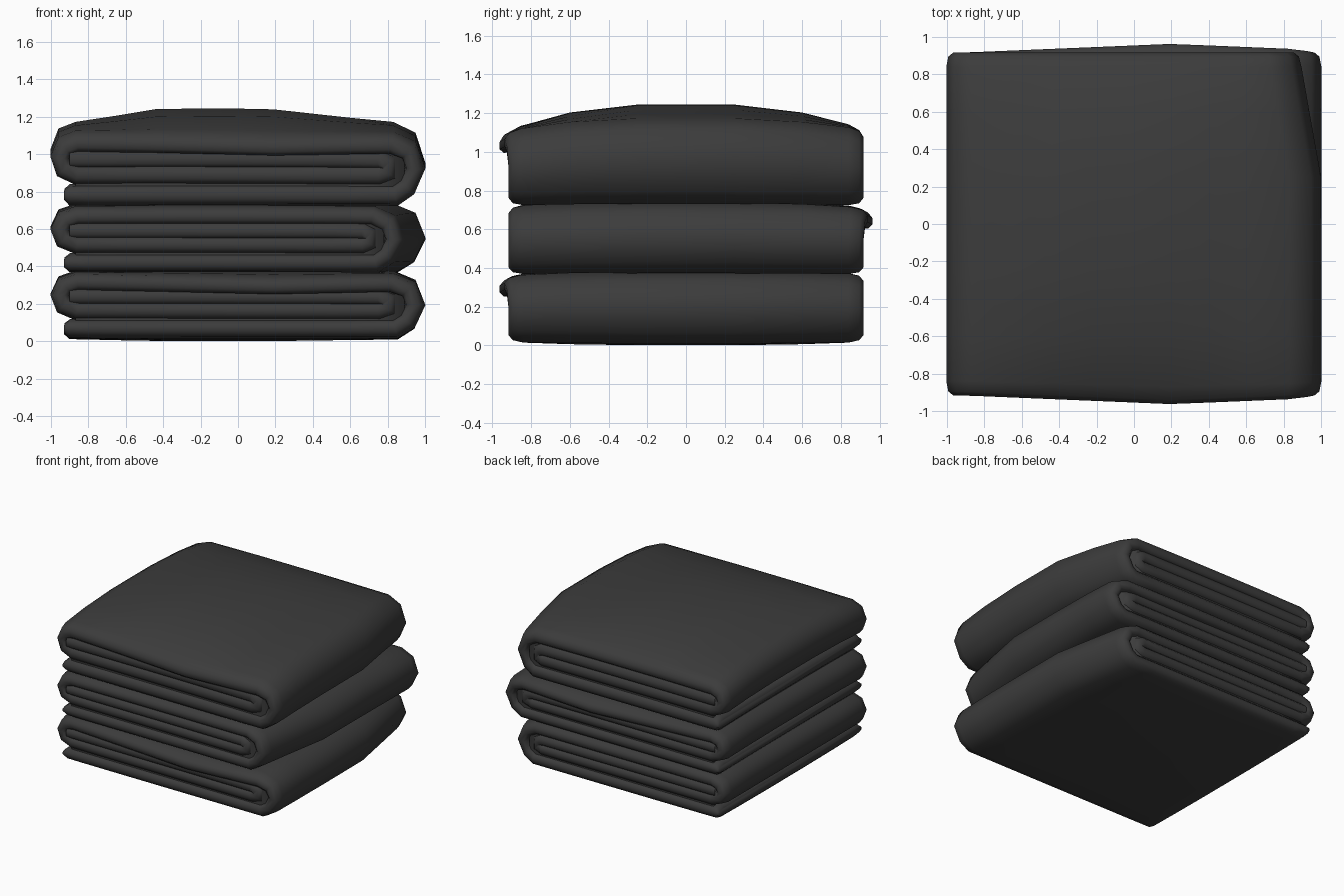
import bpy, bmesh
from mathutils import Vector

if "Cube" in bpy.data.objects:
    bpy.data.objects.remove(bpy.data.objects["Cube"])

T = 0.049          # half thickness of the cloth

cloth = bpy.data.materials.new("dark_cloth")
cloth.diffuse_color = (0.045, 0.045, 0.045, 1)
cloth.use_nodes = True
cloth.node_tree.nodes["Principled BSDF"].inputs["Base Color"].default_value = cloth.diffuse_color

# Spiral centreline of a folded towel seen from the front (x, z)
FOLD = [(-0.93, .07), (-0.9, .068), (-0.8, .067), (0.84, .066), (0.905, .105), (0.948, .19),
        (0.912, .275), (0.82, .312), (-0.86, .312), (-0.925, .29), (-0.95, .24),
        (-0.93, .19), (-0.86, .162), (0.75, .158), (0.8, .175), (0.8, .215),
        (0.75, .234), (-0.9, .236)]

# Cloth cross-section (y, offset): inner rim, rounded edge, outer face, rounded edge, inner rim
HALF = [(0.84, -1), (0.895, -.85), (0.917, -.4), (0.917, .3), (0.895, .8), (0.84, 1), (0.6, 1), (0.25, 1)]
SECTION = [(-y, n) for y, n in HALF] + [(y, n) for y, n in reversed(HALF)]


def clamp(v):
    return max(0.0, min(1.0, v))


def smooth(v):
    v = clamp(v)
    return v * v * (3 - 2 * v)


def subdivide(points, step=0.22):
    out = []
    for a, b in zip(points, points[1:]):
        a, b = Vector(a), Vector(b)
        count = max(1, round((b - a).length / step))
        out += [a.lerp(b, k / count) for k in range(count)]
    return out + [Vector(points[-1])]


def towel(name, base, scale, low, high, side):
    """low/high: lift of bottom and top in the middle; side flips front and back."""
    path = subdivide(FOLD)
    bm = bmesh.new()

    def vert(x, y, z, layer):
        ys = y * side
        # Raised middle
        slope = clamp((x - 0.15) / 0.65) if x > 0 else clamp((-0.42 - x) / 0.43)
        dome = (1 - clamp(abs(y) / 0.92) ** 2.5) * (1 - 0.55 * slope)
        height = clamp((z - 0.03) / 0.3)
        # Top layer hangs over one end
        tent = 1 - clamp(abs(x - 0.2) / 1.1)
        lip = smooth((layer - 0.25) / 0.05) * smooth((-ys - 0.75) / 0.15)
        y -= side * 0.046 * lip * tent
        # One rounded corner is drawn in
        x -= 0.11 * smooth((ys - 0.2) / 0.72) * smooth((x - 0.4) / 0.5)
        z = base + z * scale + dome * (low + (high - low) * height) - 0.025 * lip * tent
        return bm.verts.new((x, y, z))

    # Cloth swept along the fold
    rings = []
    for i, p in enumerate(path):
        before = (p - path[i - 1]).normalized() if i else None
        after = (path[i + 1] - p).normalized() if i < len(path) - 1 else None
        before, after = before or after, after or before
        tangent = (before + after).normalized()
        normal = Vector((tangent.y, -tangent.x)) / max(0.8, tangent.dot(after))
        thick = T * (0.5 if i == 0 else 1)
        rings.append([vert(p.x + normal.x * thick * n, y, p.y + normal.y * thick * n, p.y)
                      for y, n in SECTION])
    count = len(SECTION)
    for i, (a, b) in enumerate(zip(rings, rings[1:])):
        # The inner face is only needed at the loose lip
        for j in range(count if i < 3 else count - 1):
            k = (j + 1) % count
            bm.faces.new((a[j], a[k], b[k], b[j]))
    bm.faces.new(list(reversed(rings[0])))

    # Core wall closing the depth of the grooves
    loop = [(-0.87 + 0.22 * k, -0.892) for k in range(9)]
    loop += [(-x, 0.892) for x, y in reversed([(-x, y) for x, y in loop])]
    walls = [[vert(x, y, z, 0) for x, y in loop] for z in (0.07, 0.3)]
    for k in range(len(loop)):
        m = (k + 1) % len(loop)
        bm.faces.new((walls[0][k], walls[0][m], walls[1][m], walls[1][k]))

    for f in bm.faces:
        f.smooth = True
    mesh = bpy.data.meshes.new(name)
    bm.to_mesh(mesh)
    bm.free()
    mesh.materials.append(cloth)
    obj = bpy.data.objects.new(name, mesh)
    bpy.context.collection.objects.link(obj)


# Stack of three folded towels
towel("bottom_towel", 0.0, 1.02, -0.018, 0.024, 1)
towel("middle_towel", 0.35, 1.02, 0.012, 0.042, -1)
towel("top_towel", 0.703, 1.14, 0.022, 0.135, 1)
